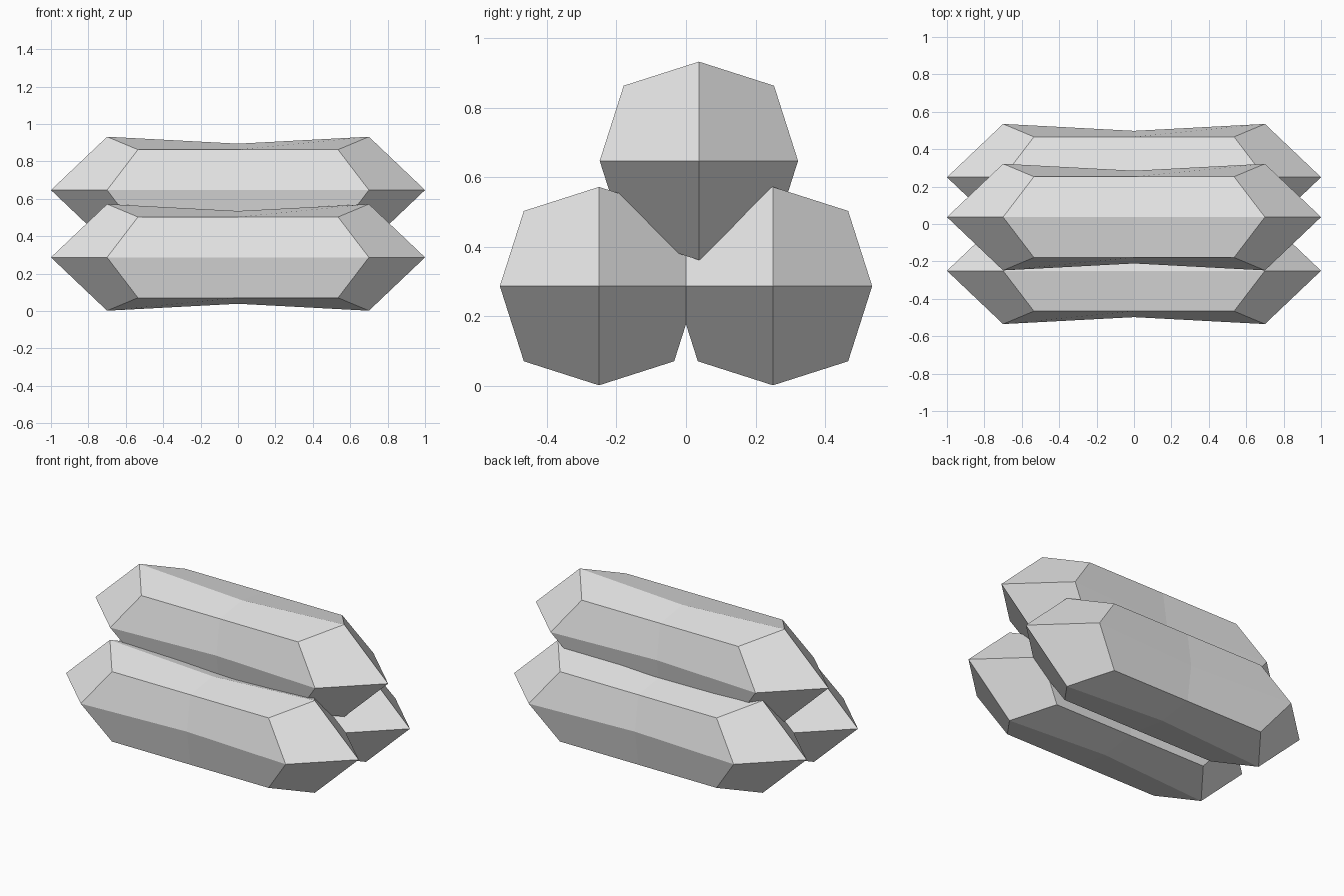
import bpy
import bmesh
from math import pi, cos, sin, sqrt

# Remove the default cube
cube = bpy.data.objects.get("Cube")
if cube:
    bpy.data.objects.remove(cube, do_unlink=True)

# Plain light grey
grey = bpy.data.materials.new("light_grey")
grey.use_nodes = True
colour = (0.8, 0.8, 0.8, 1.0)
grey.diffuse_color = colour
grey.node_tree.nodes["Principled BSDF"].inputs["Base Color"].default_value = colour

AXIAL_RADIUS = 0.285           # ridges facing up, down, front and back
WAIST_RADIUS = 0.248           # the same ridges pinched at the middle
CORNER_RADIUS = 0.216 * sqrt(2)  # straight corner edges


def ring(bm, axial_x, corner_x, axial_radius):
    """Eight-sided section with ridges and corners alternating."""
    verts = []
    for i in range(8):
        corner = i % 2
        x = corner_x if corner else axial_x
        r = CORNER_RADIUS if corner else axial_radius
        a = i * pi / 4
        verts.append(bm.verts.new((x, r * cos(a), r * sin(a))))
    return verts


def crystal_bar(name, y, z):
    """Faceted bar with pinched sides and four-sided pointed ends."""
    bm = bmesh.new()
    left = ring(bm, 0.7, 0.535, AXIAL_RADIUS)
    waist = ring(bm, 0, 0, WAIST_RADIUS)
    right = ring(bm, -0.7, -0.535, AXIAL_RADIUS)

    # Long sides
    for a, b in ((left, waist), (waist, right)):
        for i in range(8):
            j = (i + 1) % 8
            bm.faces.new((a[i], a[j], b[j], b[i]))

    # Pointed ends, four kite faces each
    for end, x in ((left, 1), (right, -1)):
        tip = bm.verts.new((x, 0, 0))
        for i in range(0, 8, 2):
            bm.faces.new((tip, end[i], end[i + 1], end[(i + 2) % 8]))

    bmesh.ops.recalc_face_normals(bm, faces=bm.faces)
    mesh = bpy.data.meshes.new(name)
    bm.to_mesh(mesh)
    bm.free()
    mesh.materials.append(grey)
    bar = bpy.data.objects.new(name, mesh)
    bar.location = (0, y, z)
    bpy.context.collection.objects.link(bar)


# Two bars side by side, one resting on top
crystal_bar("front_bar", -0.25, 0.287)
crystal_bar("back_bar", 0.25, 0.287)
crystal_bar("top_bar", 0.037, 0.647)
